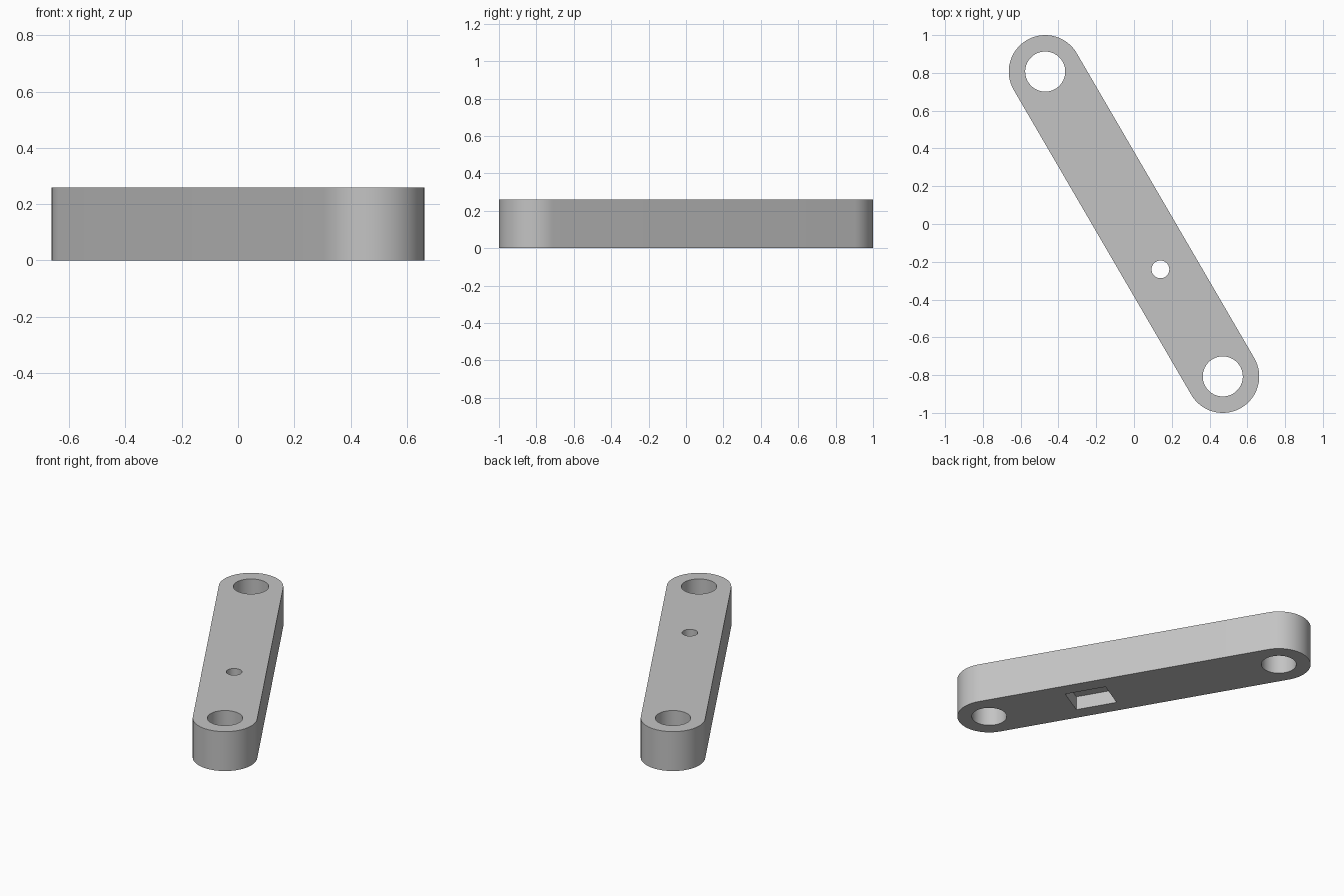
import bpy, bmesh
from math import atan2, cos, sin, pi, hypot
from mathutils import Matrix

cube = bpy.data.objects.get("Cube")
if cube:
    bpy.data.objects.remove(cube, do_unlink=True)

# Bar dimensions; the bar runs from the back end to the front end
END_X, END_Y = 0.47, -0.807
ANGLE = atan2(END_Y, END_X)
HALF = hypot(END_X, END_Y)
RADIUS, HEIGHT = 0.193, 0.26
EYE_RADIUS, PIN_RADIUS, PIN_ALONG = 0.106, 0.047, 0.278
POCKET = (0.26, 0.2, 0.09)
PLACE = Matrix.Rotation(ANGLE, 4, 'Z')

grey = bpy.data.materials.new("plain_grey")
grey.use_nodes = True
colour = (0.55, 0.55, 0.55, 1)
grey.diffuse_color = colour
grey.node_tree.nodes["Principled BSDF"].inputs["Base Color"].default_value = colour


def prism(name, outline, low, high):
    """Extrude a closed outline, given along the bar, between two heights."""
    bm = bmesh.new()
    face = bm.faces.new([bm.verts.new((x, y, low)) for x, y in outline])
    new = bmesh.ops.extrude_face_region(bm, geom=[face])["geom"]
    top = [v for v in new if isinstance(v, bmesh.types.BMVert)]
    bmesh.ops.translate(bm, verts=top, vec=(0, 0, high - low))
    bmesh.ops.recalc_face_normals(bm, faces=bm.faces)
    bm.transform(PLACE)
    mesh = bpy.data.meshes.new(name)
    bm.to_mesh(mesh)
    bm.free()
    mesh.materials.append(grey)
    obj = bpy.data.objects.new(name, mesh)
    bpy.context.collection.objects.link(obj)
    return obj


def arc(centre, radius, start, sweep, steps):
    return [(centre + radius * cos(start + sweep * i / steps),
             radius * sin(start + sweep * i / steps)) for i in range(steps + 1)]


def circle(centre, radius, steps=64):
    return arc(centre, radius, 0, 2 * pi, steps)[:-1]


# Round-ended bar
bar = prism("link_bar", arc(HALF, RADIUS, -pi / 2, pi, 32)
            + arc(-HALF, RADIUS, pi / 2, pi, 32), 0, HEIGHT)

# Through holes at both ends, a small pin hole and a rectangular pocket below
l, w = POCKET[0] / 2, POCKET[1] / 2
pocket = [(PIN_ALONG + sx * l, sy * w)
          for sx, sy in ((-1, -1), (1, -1), (1, 1), (-1, 1))]
cutters = [
    prism("front_eye_cutter", circle(HALF, EYE_RADIUS), -0.1, HEIGHT + 0.1),
    prism("back_eye_cutter", circle(-HALF, EYE_RADIUS), -0.1, HEIGHT + 0.1),
    prism("pocket_cutter", pocket, -0.1, POCKET[2]),
    prism("pin_hole_cutter", circle(PIN_ALONG, PIN_RADIUS, 48), -0.1, HEIGHT + 0.1),
]
bpy.context.view_layer.objects.active = bar
for cutter in cutters:
    cut = bar.modifiers.new(cutter.name, 'BOOLEAN')
    cut.operation = 'DIFFERENCE'
    cut.solver = 'EXACT'
    cut.object = cutter
    bpy.ops.object.modifier_apply(modifier=cut.name)
for cutter in cutters:
    bpy.data.objects.remove(cutter, do_unlink=True)

# Smooth round walls, crisp rims
bpy.ops.object.select_all(action='DESELECT')
bar.select_set(True)
bpy.ops.object.shade_smooth_by_angle(angle=pi / 6)
